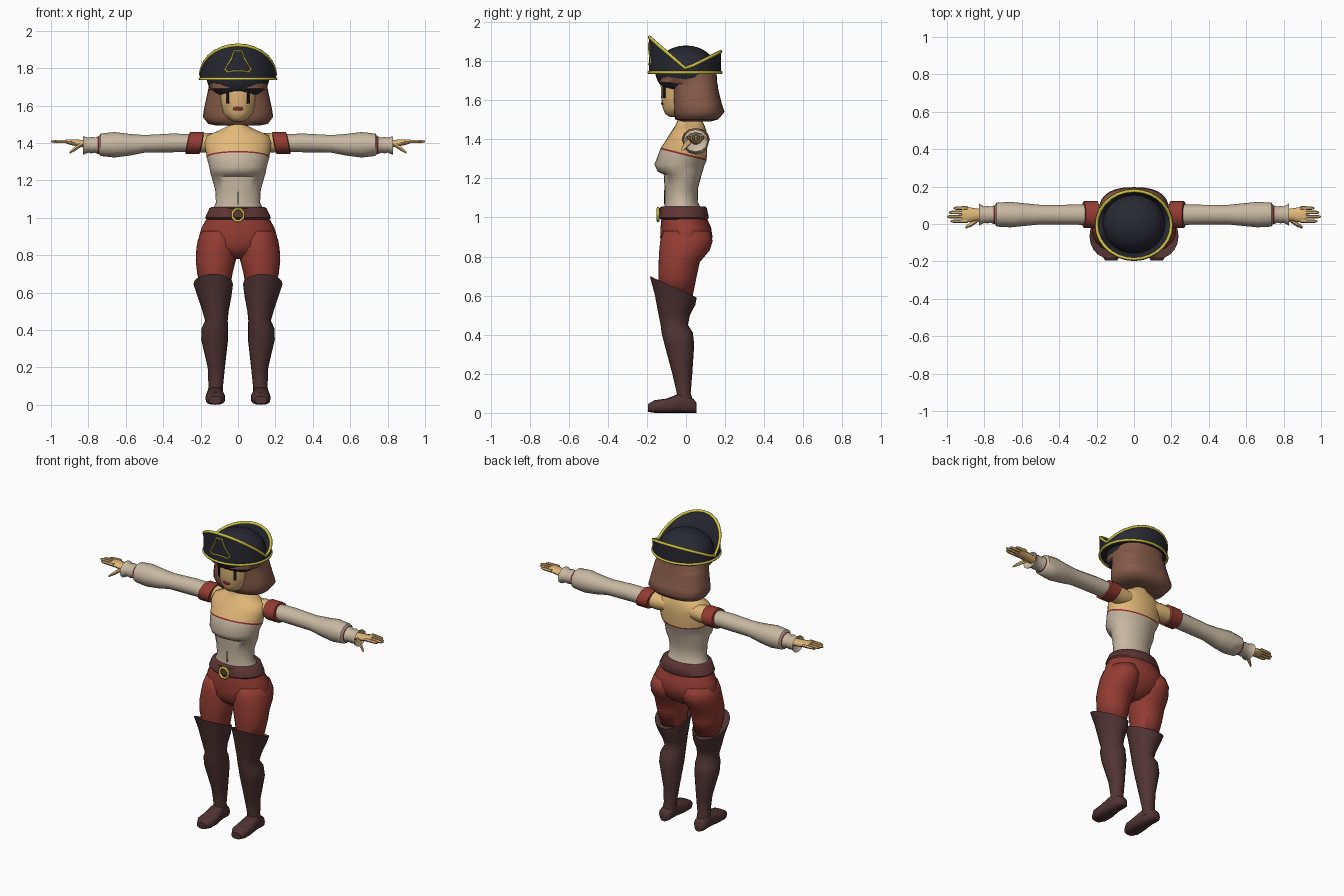
import bpy, bmesh, math
from mathutils import Vector, Matrix

if "Cube" in bpy.data.objects:
    bpy.data.objects.remove(bpy.data.objects["Cube"], do_unlink=True)


def material(name, r, g, b):
    m = bpy.data.materials.new(name)
    m.use_nodes = True
    m.diffuse_color = (r, g, b, 1)
    m.node_tree.nodes["Principled BSDF"].inputs["Base Color"].default_value = (r, g, b, 1)
    return m


SKIN = material("skin", .76, .48, .19)
CREAM = material("cream cloth", .58, .48, .36)
RED = material("red cloth", .29, .045, .032)
BOOT = material("dark brown leather", .082, .034, .034)
BELT = material("belt leather", .11, .035, .035)
HAIR = material("brown hair", .24, .105, .067)
HAT = material("dark felt", .021, .022, .032)
GOLD = material("gold trim", .62, .55, .06)
BLACK = material("black", .01, .01, .01)
LIP = material("dark red", .28, .025, .035)


def finish(name, bm, mats, mirror=False, sharp=50):
    """Turn a bmesh into a smooth object with sharp creases, optionally mirrored over x."""
    bmesh.ops.recalc_face_normals(bm, faces=bm.faces)
    for f in bm.faces:
        f.smooth = True
    for e in bm.edges:
        e.smooth = len(e.link_faces) == 2 and e.calc_face_angle(0) < math.radians(sharp)
    me = bpy.data.meshes.new(name)
    bm.to_mesh(me)
    bm.free()
    for m in mats:
        me.materials.append(m)
    ob = bpy.data.objects.new(name, me)
    bpy.context.collection.objects.link(ob)
    if mirror:
        ob.modifiers.new("mirror", 'MIRROR').use_mirror_merge = False
    return ob


def oval(t, a0, a1, b0, b1, slant=0, axis='z', n=20, power=1):
    """Oval ring at position t on an axis; slant tilts it along the second span."""
    ca, cb, ra, rb = (a0 + a1) / 2, (b0 + b1) / 2, (a1 - a0) / 2, (b1 - b0) / 2
    pts = []
    for i in range(n):
        c, s = math.cos(math.tau * i / n), math.sin(math.tau * i / n)
        a = ca + ra * math.copysign(abs(c) ** power, c)
        b = cb + rb * math.copysign(abs(s) ** power, s)
        u = t + slant * (b - cb)
        pts.append({'z': (a, b, u), 'x': (u, a, b), 'y': (a, u, b)}[axis])
    return pts


def loft(name, rings, mats, bands=None, mirror=False, sharp=50):
    """Skin a list of rings; bands gives the material index of each segment."""
    bm = bmesh.new()
    rows = [[bm.verts.new(p) for p in ring] for ring in rings]
    n = len(rows[0])
    for k in range(len(rows) - 1):
        for i in range(n):
            j = (i + 1) % n
            f = bm.faces.new((rows[k][i], rows[k][j], rows[k + 1][j], rows[k + 1][i]))
            f.material_index = bands[k] if bands else 0
    bm.faces.new(rows[0])
    bm.faces.new(rows[-1]).material_index = bands[-1] if bands else 0
    return finish(name, bm, mats, mirror, sharp)


def body(rows, **kw):
    """Rings centred on x from (height, half width, front, back, slant)."""
    return [oval(z, -w, w, f, b, *s, **kw) for z, w, f, b, *s in rows]


def arm(rows, n=12):
    """Rings along x from (x, half depth, half height, centre height)."""
    return [oval(x, .05 - d, .05 + d, z - h, z + h, axis='x', n=n) for x, d, h, z in rows]


def box(name, loc, size, mat, yaw=0, mirror=False):
    bm = bmesh.new()
    bmesh.ops.create_cube(bm, size=1, matrix=Matrix.LocRotScale(
        Vector(loc), Matrix.Rotation(yaw, 3, 'Z').to_quaternion(), Vector(size)))
    return finish(name, bm, [mat], mirror)


def ball(name, loc, size, mat):
    bm = bmesh.new()
    bmesh.ops.create_uvsphere(bm, u_segments=24, v_segments=14, radius=1,
                              matrix=Matrix.LocRotScale(Vector(loc), None, Vector(size)))
    return finish(name, bm, [mat])


def cord(name, pts, radius, mat):
    """Closed round cord through the points."""
    cu = bpy.data.curves.new(name, 'CURVE')
    cu.dimensions = '3D'
    cu.bevel_depth, cu.bevel_resolution = radius, 1
    sp = cu.splines.new('POLY')
    sp.points.add(len(pts) - 1)
    for p, co in zip(sp.points, pts):
        p.co = (*co, 1)
    sp.use_cyclic_u = True
    cu.materials.append(mat)
    ob = bpy.data.objects.new(name, cu)
    bpy.context.collection.objects.link(ob)
    return ob


# Torso: cream bodice, thin red border, bare shoulders and neck
loft("torso", body([
    (1.03, .145, -.115, .085), (1.08, .118, -.108, .06), (1.15, .122, -.11, .062),
    (1.22, .142, -.114, .08), (1.235, .147, -.145, .085), (1.27, .153, -.162, .095),
    (1.32, .167, -.132, .105, -.25), (1.328, .168, -.128, .106, -.25),
    (1.4, .18, -.1, .11), (1.44, .165, -.075, .105), (1.465, .105, -.058, .097),
    (1.49, .055, -.045, .085), (1.56, .045, -.04, .08)], n=24),
    [CREAM, LIP, SKIN], [0] * 6 + [1] + [2] * 5)
box("bodice_seam", (0, -.109, 1.105), (.006, .008, .07), BLACK)

# Hips, thighs and belt
loft("hips", body([
    (1.04, .148, -.118, .095), (1.0, .165, -.125, .105), (.95, .193, -.13, .128),
    (.9, .209, -.132, .136), (.85, .2, -.13, .12), (.81, .12, -.11, .09),
    (.78, .03, -.07, .04)], n=24), [RED], sharp=80)
loft("trouser_legs", [oval(*r) for r in [
    (.93, .02, .195, -.115, .12), (.88, .0, .215, -.132, .137), (.83, .002, .223, -.137, .12),
    (.77, .012, .226, -.14, .07), (.7, .03, .218, -.142, .055), (.6, .045, .195, -.13, .035)]],
    [RED], mirror=True, sharp=80)
loft("belt", body([
    (1.057, .142, -.12, .095), (1.05, .153, -.134, .106),
    (1.0, .176, -.141, .117), (.99, .168, -.13, .11)], n=24), [BELT])
cord("belt_buckle", [(.032 * math.cos(math.tau * i / 8 + .39), -.143,
                      1.015 + .034 * math.sin(math.tau * i / 8 + .39)) for i in range(8)],
     .008, GOLD)

# Tall boots with a slanted open top, and feet
loft("boots", [oval(*r) for r in [
    (.615, .05, .2, -.15, .035, -.4), (.645, .027, .238, -.185, .055, -.458),
    (.58, .035, .216, -.16, .048, -.25), (.5, .05, .19, -.14, .02), (.45, .055, .176, -.13, .01),
    (.41, .053, .194, -.125, .035), (.35, .053, .197, -.11, .042), (.2, .07, .162, -.07, .032),
    (.1, .08, .158, -.047, .024), (.04, .08, .163, -.055, .045)]], [BOOT], mirror=True)
loft("feet", [oval(*r, axis='y', n=16, power=.75) for r in [
    (.055, .1, .145, .0, .05), (.04, .085, .162, .0, .07), (-.03, .08, .165, .0, .1),
    (-.1, .068, .174, .0, .073), (-.16, .07, .174, .0, .065), (-.195, .09, .155, .005, .045)]],
    [BOOT], mirror=True)

# Arms: bare shoulder, red band, puffed sleeve, ruffled cuff
loft("shoulders", arm([(.08, .045, .045, 1.4), (.15, .055, .053, 1.4), (.3, .05, .045, 1.4)]),
     [SKIN], mirror=True)
loft("arm_bands", [oval(*r, -.2, axis='x', n=12) for r in [
    (.19, .0, .1, 1.36, 1.44), (.195, -.022, .122, 1.342, 1.458),
    (.268, -.022, .122, 1.342, 1.458), (.272, .0, .1, 1.36, 1.44)]], [RED], mirror=True)
loft("sleeves", arm([
    (.24, .055, .047, 1.4), (.35, .053, .05, 1.4), (.5, .052, .047, 1.395),
    (.58, .06, .058, 1.39), (.66, .068, .068, 1.39), (.735, .064, .06, 1.39),
    (.745, .048, .045, 1.388)]), [CREAM], mirror=True)
loft("cuffs", arm([
    (.738, .05, .048, 1.388), (.75, .05, .047, 1.388), (.765, .043, .04, 1.388),
    (.785, .047, .044, 1.388), (.8, .043, .04, 1.388), (.83, .06, .05, 1.386),
    (.81, .035, .03, 1.39)]), [LIP, CREAM], [0] + [1] * 5, mirror=True)

# Hands with four fingers and a thumb
loft("palms", arm([(.79, .026, .022, 1.393), (.85, .034, .02, 1.398),
                   (.9, .043, .015, 1.405), (.92, .04, .011, 1.408)], n=10), [SKIN], mirror=True)
for label, y, tip in [("index", .015, .98), ("middle", .039, 1), ("ring", .062, .99),
                      ("little", .085, .965)]:
    loft(label + "_fingers", [oval(x, y - r, y + r, 1.408 - r, 1.408 + r, axis='x', n=6)
                              for x, r in [(.89, .011), (tip - .015, .009), (tip, .004)]],
         [SKIN], mirror=True)
loft("thumbs", [oval(x, y - r, y + r, z - r, z + r, axis='x', n=6) for x, y, z, r in [
    (.83, .025, 1.395, .012), (.87, .0, 1.37, .014), (.9, -.018, 1.348, .007)]],
    [SKIN], mirror=True)

# Head with painted eyes and lips
loft("face", body([
    (1.515, .03, -.085, .03), (1.53, .058, -.107, .04), (1.56, .083, -.119, .06),
    (1.62, .098, -.128, .08), (1.7, .104, -.13, .1), (1.76, .1, -.12, .1)], n=28), [SKIN])
box("eyes", (.055, -.111, 1.64), (.017, .009, .06), BLACK, math.radians(35), mirror=True)
ball("lips", (0, -.118, 1.583), (.027, .009, .011), LIP)

# Bobbed hair flaring at the ends, with a fringe under the hat
loft("hair", body([
    (1.492, .11, -.02, .13), (1.502, .16, -.055, .165), (1.54, .188, -.065, .197),
    (1.58, .182, -.068, .184), (1.65, .167, -.073, .166), (1.682, .16, -.08, .162),
    (1.69, .159, -.138, .16), (1.76, .154, -.142, .155)], n=28, power=.8), [HAIR], sharp=60)

# Hat: domed crown and upturned brim, highest in front, lowest at the sides
RX, RY, CY = .203, .185, -.005


def brim_edge(scale):
    pts = []
    for x, y, _ in oval(0, -RX * scale, RX * scale, CY - RY * scale, CY + RY * scale, n=28):
        rise = -y / .19 * .165 if y < 0 else y / .18 * .09
        pts.append((x, y, 1.76 + rise))
    return pts


brim_base = body([(1.742, RX, CY - RY, CY + RY)], n=28)[0]
loft("hat_brim", [body([(1.735, .15, -.14, .14)], n=28)[0], brim_base, brim_edge(1),
                  brim_edge(.95), body([(1.755, .165, -.155, .15)], n=28)[0]], [HAT])
ball("hat_crown", (0, 0, 1.75), (.168, .158, .13), HAT)
cord("brim_edge_trim", brim_edge(.985), .009, GOLD)
cord("brim_base_trim", brim_base, .008, GOLD)
cord("hat_front_ornament", [
    (x, CY - RY * math.sqrt(1 - (x / RX) ** 2) - .001, z) for x, z in [
        (-.02, 1.893), (.02, 1.893), (.035, 1.85), (.07, 1.795), (.055, 1.778), (.02, 1.785),
        (-.02, 1.785), (-.055, 1.778), (-.07, 1.795), (-.035, 1.85)]], .005, GOLD)
